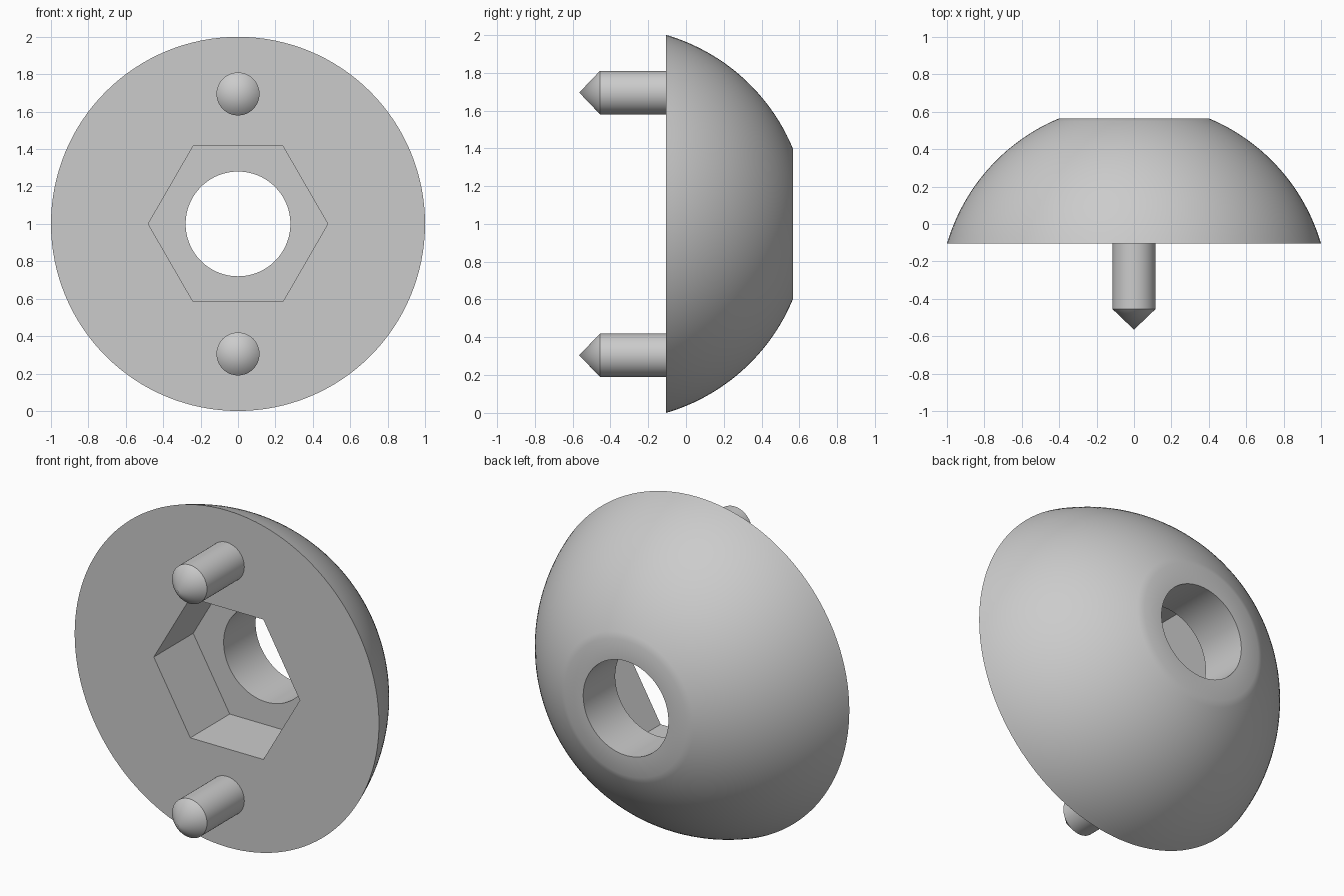
import bpy, bmesh, math
from mathutils import Vector, Matrix

cube = bpy.data.objects.get("Cube")
if cube:
    bpy.data.objects.remove(cube, do_unlink=True)

grey = bpy.data.materials.new("light grey")
grey.use_nodes = True
grey.diffuse_color = (0.6, 0.6, 0.6, 1)
grey.node_tree.nodes["Principled BSDF"].inputs["Base Color"].default_value = (0.6, 0.6, 0.6, 1)

FRONT, BACK = -0.105, 0.565
HOLE_R, RIM_R, FLAT_R = 0.28, 1.0, 0.4


def add_object(name, bm, z):
    bmesh.ops.recalc_face_normals(bm, faces=bm.faces)
    mesh = bpy.data.meshes.new(name)
    bm.to_mesh(mesh)
    bm.free()
    mesh.materials.append(grey)
    obj = bpy.data.objects.new(name, mesh)
    obj.location.z = z
    bpy.context.collection.objects.link(obj)
    return obj


def lathe(name, profile, z, steps, closed=False):
    """Turn a list of (radius, y) points around the y axis."""
    bm = bmesh.new()
    verts = [bm.verts.new((r, y, 0)) for r, y in profile]
    for a, b in zip(verts, verts[1:]):
        bm.edges.new((a, b))
    if closed:
        bm.edges.new((verts[-1], verts[0]))
    bmesh.ops.spin(bm, geom=bm.verts[:] + bm.edges[:], cent=(0, 0, 0),
                   axis=(0, 1, 0), angle=math.tau, steps=steps)
    bmesh.ops.remove_doubles(bm, verts=bm.verts, dist=0.0001)
    return add_object(name, bm, z)


def make_active(obj):
    bpy.ops.object.select_all(action='DESELECT')
    obj.select_set(True)
    bpy.context.view_layer.objects.active = obj


def smooth(obj):
    make_active(obj)
    bpy.ops.object.shade_smooth_by_angle(angle=math.radians(30))


# Domed body: spherical arc from the front rim to the flat back, with a round bore
centre = -0.397
radius = math.hypot(RIM_R, FRONT - centre)
start = math.atan2(FRONT - centre, RIM_R)
end = math.atan2(BACK - centre, FLAT_R)
arc = []
for i in range(25):
    a = start + (end - start) * i / 24
    arc.append((radius * math.cos(a), centre + radius * math.sin(a)))
body = lathe("domed_body", [(HOLE_R, FRONT)] + arc + [(HOLE_R, BACK)], 1, 128, closed=True)

# Hexagonal pocket cut into the front face
bm = bmesh.new()
bmesh.ops.create_cone(bm, cap_ends=True, segments=6, radius1=0.48, radius2=0.48, depth=0.6)
bmesh.ops.rotate(bm, verts=bm.verts, matrix=Matrix.Rotation(math.pi / 6, 3, 'Z'))
bmesh.ops.rotate(bm, verts=bm.verts, matrix=Matrix.Rotation(math.pi / 2, 3, 'X'))
# Put one pair of corners on the x axis
if max(v.co.x for v in bm.verts) < 0.47:
    bmesh.ops.rotate(bm, verts=bm.verts, matrix=Matrix.Rotation(math.pi / 6, 3, 'Y'))
bmesh.ops.translate(bm, verts=bm.verts, vec=Vector((0, 0.265 - 0.3, 0)))
cutter = add_object("hex_pocket_cutter", bm, 1)
cutter.hide_render = True

cut = body.modifiers.new("hex_pocket", 'BOOLEAN')
cut.operation = 'DIFFERENCE'
cut.solver = 'EXACT'
cut.object = cutter
make_active(body)
bpy.ops.object.modifier_apply(modifier=cut.name)
bpy.data.objects.remove(cutter, do_unlink=True)
smooth(body)

# Two pointed locating pins
pin = [(0, -0.565), (0.115, -0.455), (0.115, -0.09), (0, -0.09)]
for name, side in (("upper_pin", 1), ("lower_pin", -1)):
    smooth(lathe(name, pin, 1 + side * 0.695, 48))
